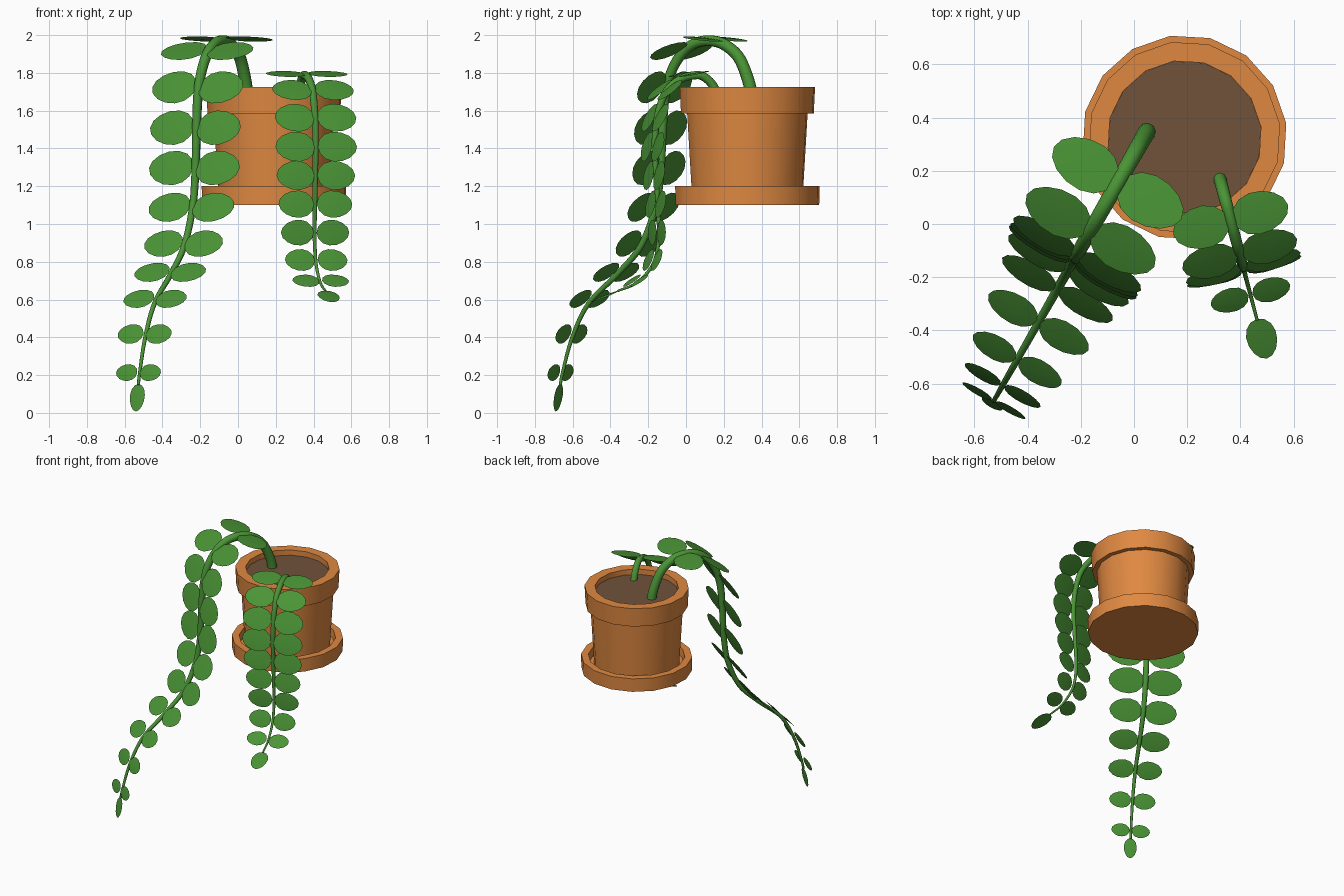
import bpy, bmesh, math
from mathutils import Vector, Matrix

if "Cube" in bpy.data.objects:
    bpy.data.objects.remove(bpy.data.objects["Cube"])


def material(name, rgb):
    m = bpy.data.materials.new(name)
    m.diffuse_color = (*rgb, 1)
    m.use_nodes = True
    m.node_tree.nodes["Principled BSDF"].inputs["Base Color"].default_value = m.diffuse_color
    return m


TERRACOTTA = material("terracotta", (0.74, 0.25, 0.053))
SOIL = material("soil_brown", (0.165, 0.085, 0.043))
GREEN = material("leaf_green", (0.068, 0.295, 0.036))
POT = Vector((0.19, 0.325, 0))


def finish(name, bm, mat):
    bmesh.ops.recalc_face_normals(bm, faces=bm.faces)
    me = bpy.data.meshes.new(name)
    bm.to_mesh(me)
    bm.free()
    ob = bpy.data.objects.new(name, me)
    bpy.context.collection.objects.link(ob)
    me.materials.append(mat)
    bpy.ops.object.select_all(action='DESELECT')
    bpy.context.view_layer.objects.active = ob
    ob.select_set(True)
    bpy.ops.object.shade_smooth_by_angle(angle=math.radians(40))
    return ob


def skin(bm, rings):
    """Join rings of points with quads and cap both ends."""
    vs = [[bm.verts.new(p) for p in r] for r in rings]
    n = len(vs[0])
    for a, b in zip(vs, vs[1:]):
        for i in range(n):
            j = (i + 1) % n
            bm.faces.new((a[i], a[j], b[j], b[i]))
    bm.faces.new(vs[0])
    bm.faces.new(vs[-1])


def lathe(name, profile, mat, sides=16):
    bm = bmesh.new()
    rings = []
    for r, z in profile:
        angles = [math.radians(8) + math.tau * i / sides for i in range(sides)]
        rings.append([POT + Vector((r * math.cos(a), r * math.sin(a), z)) for a in angles])
    skin(bm, rings)
    return finish(name, bm, mat)


# Pot, saucer and soil
lathe("pot", [(0.295, 1.13), (0.322, 1.585), (0.355, 1.585), (0.362, 1.725),
              (0.29, 1.725), (0.29, 1.66)], TERRACOTTA)
lathe("saucer", [(0.384, 1.10), (0.386, 1.20), (0.335, 1.20), (0.33, 1.14)], TERRACOTTA)
lathe("soil", [(0.289, 1.65), (0.2895, 1.685)], SOIL)


def spline(pts, steps=8):
    """Catmull-Rom through 2D points."""
    pts = [Vector(p) for p in pts]
    pts = [2 * pts[0] - pts[1]] + pts + [2 * pts[-1] - pts[-2]]
    out = []
    for a, b, c, d in zip(pts, pts[1:], pts[2:], pts[3:]):
        for k in range(steps):
            t = k / steps
            out.append(0.5 * (2 * b + (c - a) * t + (2 * a - 5 * b + 4 * c - d) * t * t
                              + (3 * b - a - 3 * c + d) * t ** 3))
    return out + [pts[-2]]


def leaf(bm, base, u, v, length, width, sides=14):
    """Thin lens-shaped oval growing from base along u."""
    n = u.cross(v).normalized()
    mid = base + u * length / 2
    rim = []
    for i in range(sides):
        a = math.tau * i / sides
        c, s = math.cos(a), math.sin(a)
        rim.append(bm.verts.new(mid + u * c * length / 2 + v * s * width / 2 * (1 - 0.1 * c)))
    for h in (0.005, -0.005):
        top = bm.verts.new(mid + n * h)
        for i in range(sides):
            bm.faces.new((rim[i], rim[(i + 1) % sides], top))


def vine(name, origin, heading, path, radius, first, last, pairs, length, ratio, tip):
    """Tapered stem in a vertical plane, with evenly spaced leaf pairs and a tip leaf."""
    d = Vector((*heading, 0)).normalized()
    side = Vector((-d.y, d.x, 0))
    flat = spline(path)
    pts = [Vector((origin[0], origin[1], 0)) + d * p.x + Vector((0, 0, p.y)) for p in flat]
    tang = [(pts[min(i + 1, len(pts) - 1)] - pts[max(i - 1, 0)]).normalized()
            for i in range(len(pts))]
    arc = [0]
    for a, b in zip(pts, pts[1:]):
        arc.append(arc[-1] + (b - a).length)
    # Stem
    bm = bmesh.new()
    rings = []
    for p, t, l in zip(pts, tang, arc):
        n = t.cross(side)
        r = radius * (1 - 0.76 * l / arc[-1])
        rings.append([p + (side * math.cos(a) + n * math.sin(a)) * r
                      for a in (math.tau * k / 10 for k in range(10))])
    skin(bm, rings)
    finish(name + "_stem", bm, GREEN)
    # Leaves
    nearest = lambda s_z: min(range(len(pts)), key=lambda i: (flat[i] - Vector(s_z)).length)
    a0, a1 = arc[nearest(first)], arc[nearest(last)]
    bm = bmesh.new()
    for k in range(pairs):
        f = k / (pairs - 1)
        target = a0 + (a1 - a0) * f
        i = next(j for j in range(len(arc) - 1) if arc[j + 1] >= target)
        w = (target - arc[i]) / (arc[i + 1] - arc[i])
        p, t = pts[i].lerp(pts[i + 1], w), tang[i].lerp(tang[i + 1], w).normalized()
        p = p + t.cross(side) * (-0.012 if t.cross(side).dot(d + Vector((0, 0, 1))) < 0 else 0.012)
        # leaves on the hanging stretch lift their lower edge outwards
        if k and p.z > 0.98:
            out = Matrix.Rotation(math.radians(15), 3, side)
            lifted = out @ t
            t = lifted if lifted.dot(d) > t.dot(d) else out.transposed() @ t
        size = length * (1 - tip[2] * max(0, (f - 0.4) / 0.6) ** 1.2)
        for sgn in (1, -1):
            leaf(bm, p + side * sgn * 0.008, side * sgn, t, size, size * ratio)
    leaf(bm, pts[-1] - tang[-1] * 0.005, tang[-1], side, tip[0], tip[1])
    finish(name + "_leaves", bm, GREEN)


# Long vine, front left
vine("long_vine", (0.05, 0.35), (-0.494, -0.869),
     [(0, 1.65), (0.02, 1.75), (0.08, 1.88), (0.17, 1.95), (0.26, 1.97), (0.35, 1.955),
      (0.43, 1.90), (0.495, 1.8), (0.53, 1.68), (0.546, 1.5), (0.558, 1.27), (0.59, 1.08),
      (0.68, 0.88), (0.82, 0.735), (0.995, 0.58), (1.095, 0.4), (1.155, 0.21), (1.168, 0.148)],
     0.034, (0.23, 1.97), (1.155, 0.21), 11, 0.268, 0.72, (0.148, 0.09, 0.52))

# Short vine, front right
vine("short_vine", (0.32, 0.18), (0.255, -0.967),
     [(0, 1.65), (0.04, 1.735), (0.09, 1.78), (0.14, 1.787), (0.22, 1.765), (0.295, 1.7),
      (0.34, 1.58), (0.357, 1.43), (0.35, 1.26), (0.34, 1.1), (0.335, 0.93), (0.365, 0.79),
      (0.455, 0.69), (0.56, 0.645)],
     0.025, (0.165, 1.785), (0.455, 0.69), 9, 0.215, 0.76, (0.165, 0.115, 0.32))
